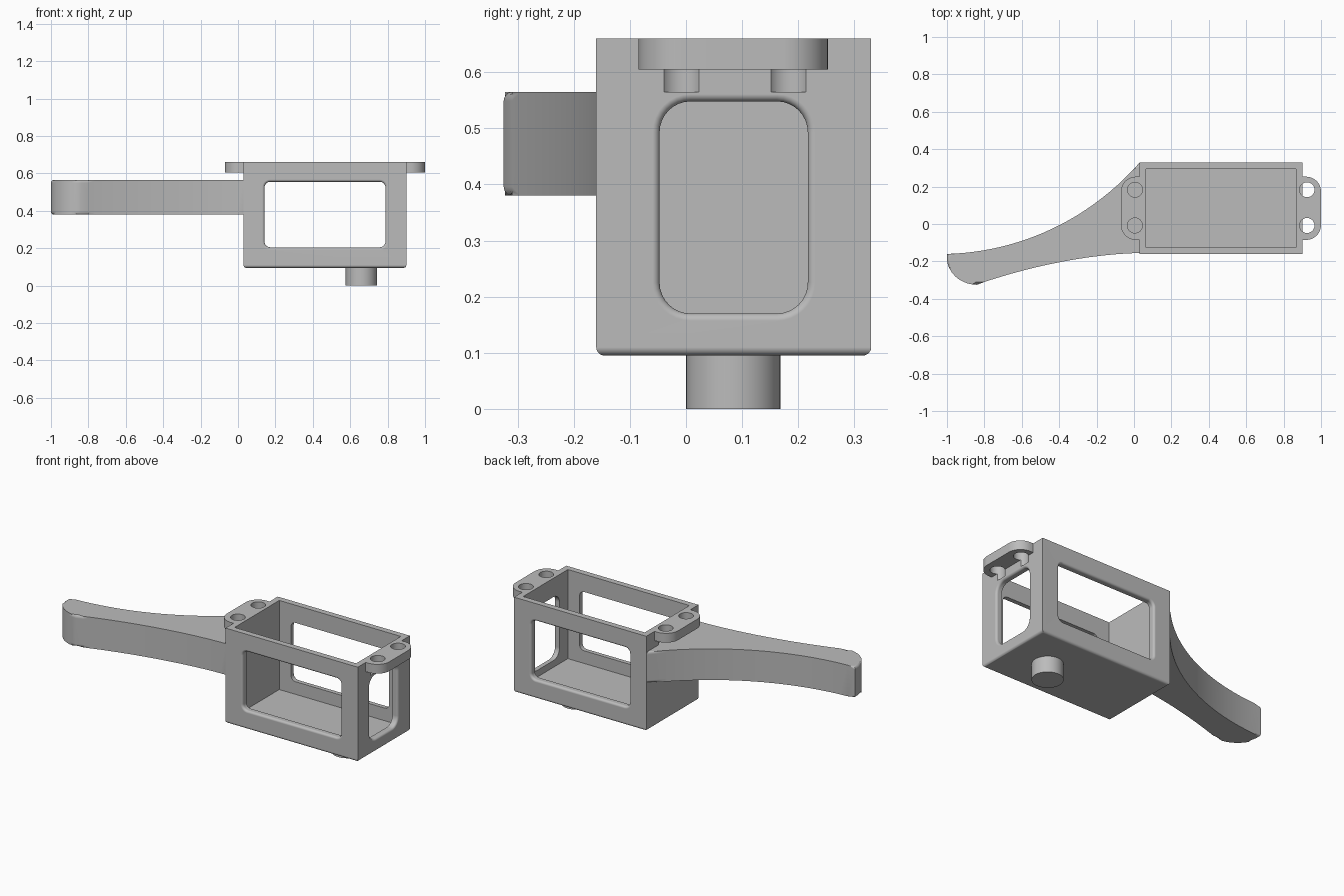
import bpy, bmesh
from math import sin, cos, pi, radians
from mathutils import Matrix, Vector
from mathutils.geometry import interpolate_bezier

if "Cube" in bpy.data.objects:
    bpy.data.objects.remove(bpy.data.objects["Cube"], do_unlink=True)

grey = bpy.data.materials.new("plain grey")
grey.use_nodes = True
grey.diffuse_color = (0.5, 0.5, 0.5, 1)
grey.node_tree.nodes["Principled BSDF"].inputs["Base Color"].default_value = grey.diffuse_color

X0, X1, Y0, Y1, Z0, Z1 = 0.03, 0.90, -0.16, 0.33, 0.095, 0.66
WALL = 0.035
FILLET = 0.013


def make(name, bm):
    bmesh.ops.recalc_face_normals(bm, faces=bm.faces)
    mesh = bpy.data.meshes.new(name)
    bm.to_mesh(mesh)
    bm.free()
    mesh.materials.append(grey)
    obj = bpy.data.objects.new(name, mesh)
    bpy.context.collection.objects.link(obj)
    return obj


def activate(obj):
    bpy.ops.object.select_all(action='DESELECT')
    obj.select_set(True)
    bpy.context.view_layer.objects.active = obj


def box(lo, hi):
    bm = bmesh.new()
    bmesh.ops.create_cube(bm, size=1)
    for v in bm.verts:
        v.co = Vector([a if c < 0 else b for c, a, b in zip(v.co, lo, hi)])
    return bm


def cylinder(x, y, radius, z0, z1):
    bm = bmesh.new()
    bmesh.ops.create_cone(bm, cap_ends=True, segments=48, radius1=radius, radius2=radius,
                          depth=z1 - z0, matrix=Matrix.Translation((x, y, (z0 + z1) / 2)))
    return bm


def loft(rings):
    bm = bmesh.new()
    loops = [[bm.verts.new(p) for p in ring] for ring in rings]
    n = len(loops[0])
    for a, b in zip(loops, loops[1:]):
        for i in range(n):
            j = (i + 1) % n
            bm.faces.new((a[i], a[j], b[j], b[i]))
    bm.faces.new(loops[0])
    bm.faces.new(loops[-1])
    return bm


def prism(outline, z0, z1):
    return loft([[(x, y, z) for x, y in outline] for z in (z0, z1)])


def rounded_rect(hu, hv, r, steps=8):
    pts = []
    for k, (su, sv) in enumerate(((1, 1), (-1, 1), (-1, -1), (1, -1))):
        for i in range(steps + 1):
            a = (k + i / steps) * pi / 2
            pts.append((su * (hu - r) + r * cos(a), sv * (hv - r) + r * sin(a)))
    return pts


def window(centre, u, w, hu, hv, r):
    """Cutter for a rounded opening whose outer rim is filleted."""
    frame = Matrix((u, (0, 0, 1), w)).transposed()
    levels = [(FILLET, 0.02)]
    for i in range(7):
        t = i / 6 * pi / 2
        levels.append((FILLET * (1 - sin(t)), -FILLET * (1 - cos(t))))
    levels.append((0, -0.06))
    return loft([[Vector(centre) + frame @ Vector((a, b, d))
                  for a, b in rounded_rect(hu + o, hv + o, r + o)] for o, d in levels])


def cut(obj, cutters):
    for bm in cutters:
        tool = make("cutter", bm)
        tool.hide_render = True
        mod = obj.modifiers.new("cut", 'BOOLEAN')
        mod.operation, mod.solver, mod.object = 'DIFFERENCE', 'EXACT', tool
        activate(obj)
        bpy.ops.object.modifier_apply(modifier=mod.name)
        bpy.data.objects.remove(tool, do_unlink=True)


def finish(obj):
    activate(obj)
    bpy.ops.object.shade_smooth_by_angle(angle=radians(32))
    obj.modifiers.new("even shading", 'WEIGHTED_NORMAL').keep_sharp = True


def screw_holes(x):
    return [cylinder(x, y, 0.04, 0.565, 0.75) for y in (-0.008, 0.183)]


# Open-topped housing with rounded bottom edges
bm = box((X0, Y0, Z0), (X1, Y1, Z1))
low = [e for e in bm.edges if all(v.co.z < Z0 + 0.01 for v in e.verts)]
bmesh.ops.bevel(bm, geom=low, offset=0.015, segments=5, profile=0.5, affect='EDGES')
housing = make("housing", bm)
xc, yc = (X0 + X1) / 2, (Y0 + Y1) / 2
cut(housing, [
    box((X0 + WALL, Y0 + WALL, Z0 + WALL), (X1 - WALL, Y1 - WALL, 0.8)),
    window((xc, Y0, 0.38), (1, 0, 0), (0, -1, 0), 0.323, 0.175, 0.03),
    window((xc, Y1, 0.38), (-1, 0, 0), (0, 1, 0), 0.323, 0.175, 0.03),
    window((X1, yc, 0.359), (0, 1, 0), (1, 0, 0), 0.132, 0.189, 0.055),
] + screw_holes(0.005) + screw_holes(0.925))
finish(housing)

# Mounting tabs, rounded on the outer side
for name, edge, side, hole in (("right_tab", X0, -1, 0.005), ("left_tab", X1, 1, 0.925)):
    outline = [(edge, 0.253), (edge, -0.085)]
    r = 0.08
    for y, start in ((-0.085 + r, -pi / 2), (0.253 - r, 0)):
        for i in range(13):
            a = start + i / 12 * pi / 2
            outline.append((edge + side * (0.1 - r + r * cos(a)), y + r * sin(a)))
    tab = make(name, prism(outline, 0.605, Z1))
    cut(tab, screw_holes(hole))
    finish(tab)

# Curved handle arm with softened top and bottom edges


def curve(a, b, c, d, n):
    return [tuple(p) for p in interpolate_bezier(*(Vector(q) for q in (a, b, c, d)), n)]


outline = [(0.055, 0.325)]
outline += curve((0.03, 0.328), (-0.26, 0), (-0.64, -0.15), (-1, -0.16), 24)
outline += curve((-1, -0.195), (-0.99, -0.27), (-0.92, -0.325), (-0.84, -0.325), 10)
outline += curve((-0.8, -0.31), (-0.5, -0.21), (-0.2, -0.16), (0.03, -0.155), 20)
outline.append((0.055, -0.155))
bm = prism(outline, 0.38, 0.565)
rims = [e for e in bm.edges if abs(e.verts[0].co.z - e.verts[1].co.z) < 0.001]
bmesh.ops.bevel(bm, geom=rims, offset=0.016, segments=4, profile=0.5, affect='EDGES')
finish(make("handle_arm", bm))

# Round peg under the housing
finish(make("bottom_peg", cylinder(0.66, 0.084, 0.084, 0, Z0 + 0.01)))
